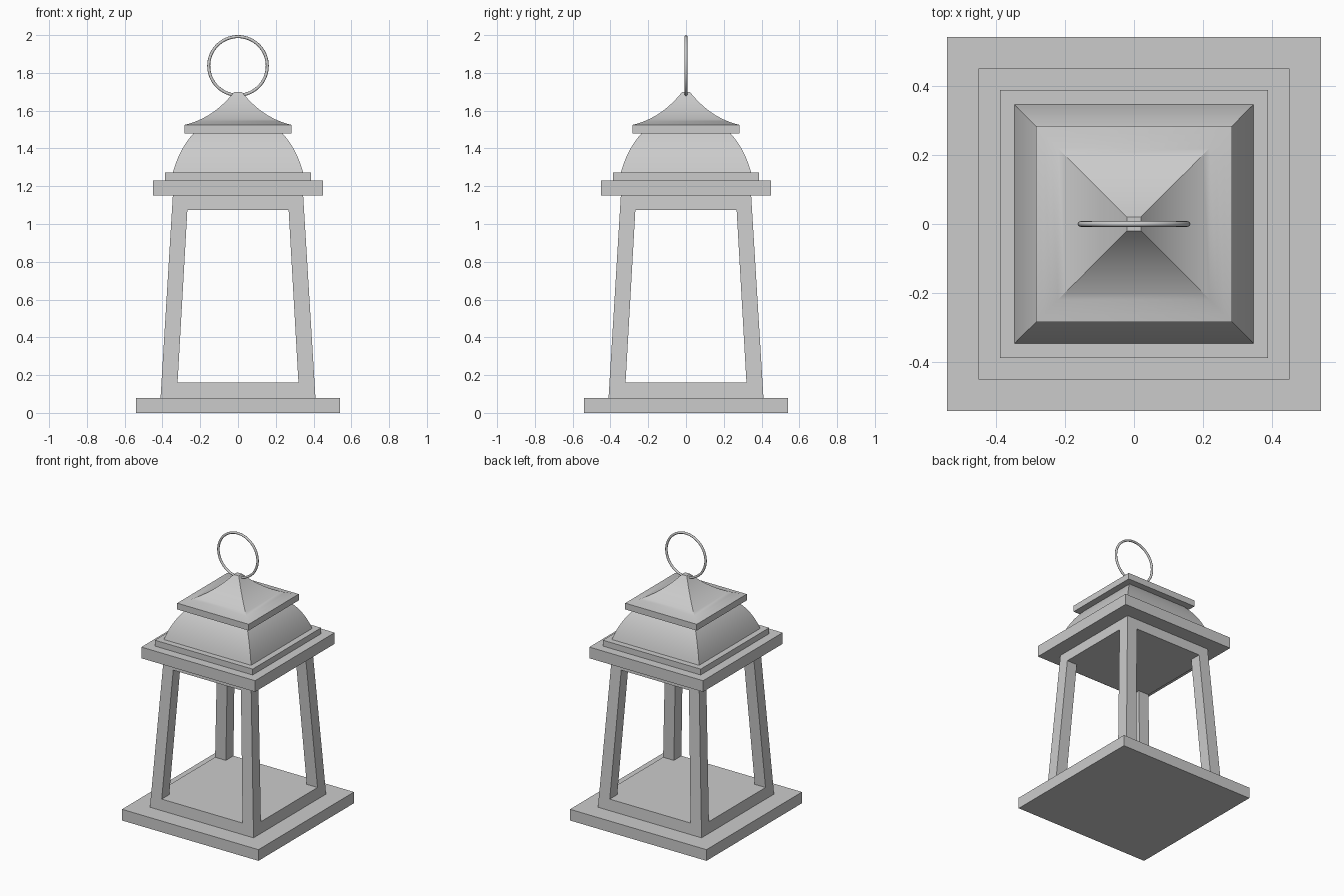
import bpy, math

if "Cube" in bpy.data.objects:
    bpy.data.objects.remove(bpy.data.objects["Cube"])


def make(name, verts, faces, smooth=False):
    me = bpy.data.meshes.new(name)
    me.from_pydata(verts, [], faces)
    me.update()
    ob = bpy.data.objects.new(name, me)
    bpy.context.collection.objects.link(ob)
    if smooth:
        me.polygons.foreach_set("use_smooth", [True] * len(me.polygons))
        me.set_sharp_from_angle(angle=math.radians(30))
    return ob


def loft(name, sections, smooth=False):
    """Stack rectangles (x0, x1, y0, y1, z) into a closed solid."""
    verts, faces = [], [(3, 2, 1, 0)]
    for x0, x1, y0, y1, z in sections:
        verts += [(x0, y0, z), (x1, y0, z), (x1, y1, z), (x0, y1, z)]
    for s in range(len(sections) - 1):
        for i in range(4):
            a, b = 4 * s + i, 4 * s + (i + 1) % 4
            faces.append((a, b, b + 4, a + 4))
    n = len(verts)
    faces.append((n - 4, n - 3, n - 2, n - 1))
    return make(name, verts, faces, smooth)


def square_loft(name, profile, smooth=False):
    """Centred square solid from (half width, z) pairs."""
    return loft(name, [(-h, h, -h, h, z) for h, z in profile], smooth)


def bezier(p, c, q, n=14):
    return [tuple((1 - t) ** 2 * p[k] + 2 * t * (1 - t) * c[k] + t * t * q[k] for k in (0, 1))
            for t in (i / n for i in range(n + 1))]


Z0, SILL, HEAD, Z1 = 0.08, 0.16, 1.075, 1.15


def outer(z):
    return 0.41 + (0.345 - 0.41) * (z - Z0) / (Z1 - Z0)


# Flat slabs
for name, h, a, b in (("base_plate", 0.54, 0, Z0),
                      ("roof_plate", 0.45, Z1, 1.23),
                      ("roof_step", 0.387, 1.23, 1.272),
                      ("cap_plate", 0.283, 1.48, 1.525)):
    square_loft(name, [(h, a), (h, b)])

# Tapered body: floor, ceiling and four leaning corner posts
square_loft("body_floor", [(outer(Z0), Z0), (outer(SILL), SILL)])
square_loft("body_ceiling", [(outer(HEAD), HEAD), (outer(Z1), Z1)])
for sx, sy, tag in ((-1, -1, "front_left"), (1, -1, "front_right"),
                    (-1, 1, "back_left"), (1, 1, "back_right")):
    sections = []
    for z, inner in ((SILL, 0.32), (HEAD, 0.268)):
        xs = sorted((sx * inner, sx * outer(z)))
        ys = sorted((sy * inner, sy * outer(z)))
        sections.append((*xs, *ys, z))
    loft(tag + "_post", sections)

# Bulging lower roof and flared upper roof
square_loft("lower_roof", bezier((0.345, 1.272), (0.31, 1.40), (0.235, 1.48)), True)
square_loft("upper_roof", bezier((0.283, 1.525), (0.13, 1.56), (0.02, 1.70)), True)

# Hanging ring
bpy.ops.mesh.primitive_torus_add(major_radius=0.155, minor_radius=0.008,
                                 major_segments=64, minor_segments=12,
                                 location=(0, 0, 1.837), rotation=(math.pi / 2, 0, 0))
ring = bpy.context.object
ring.name = "hanging_ring"
ring.data.polygons.foreach_set("use_smooth", [True] * len(ring.data.polygons))
